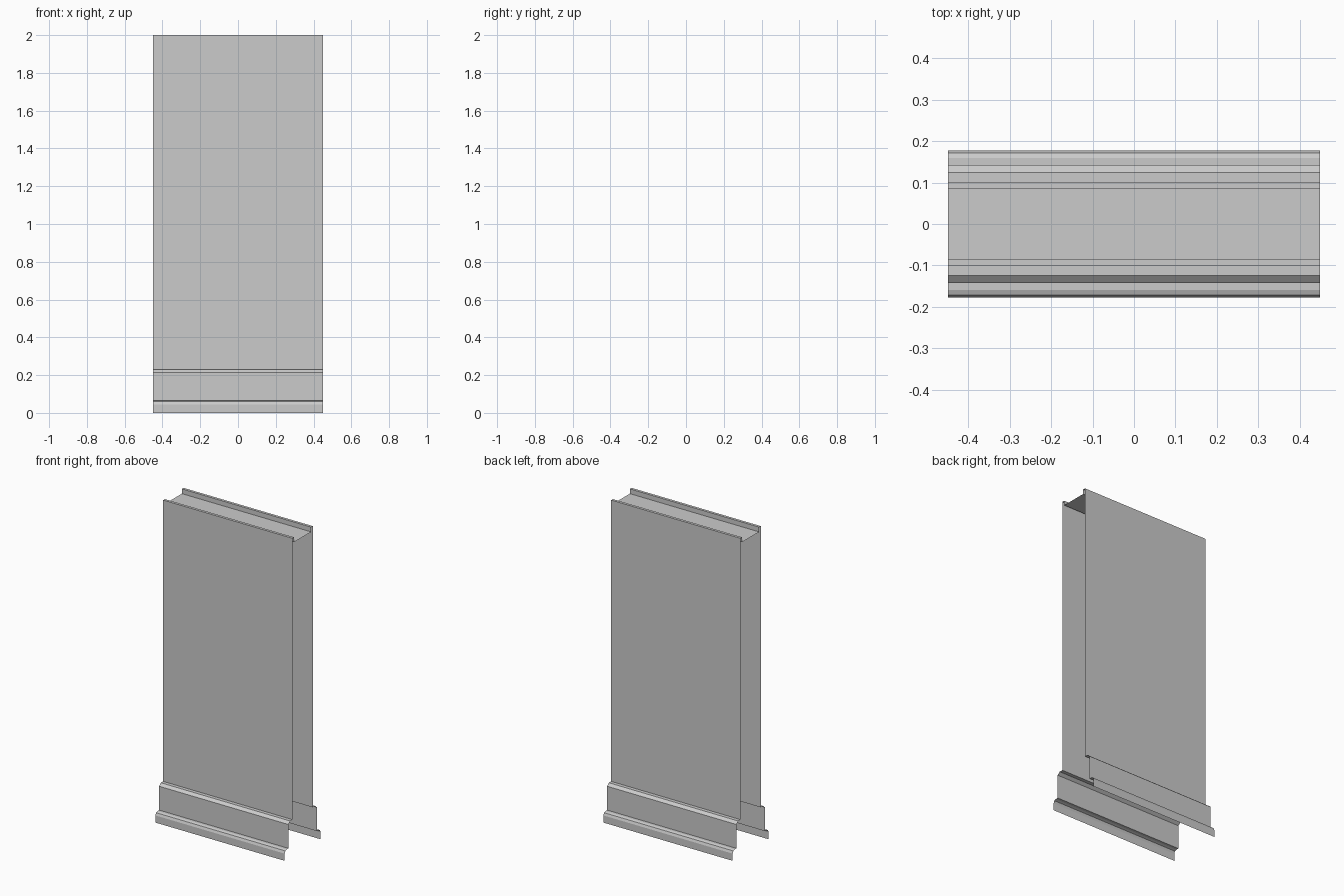
import bpy
import bmesh

if "Cube" in bpy.data.objects:
    bpy.data.objects.remove(bpy.data.objects["Cube"])

HALF = 0.45  # half of wall length along x

# One side of the open cross-section (y, z), from the top channel to the floor
side = [
    (0.084, 1.97), (0.084, 2.0), (0.101, 2.0),      # lip
    (0.101, 0.23), (0.124, 0.23), (0.142, 0.215),   # wall and skirting top
    (0.142, 0.065), (0.159, 0.065),                 # skirting face and base ledge
    (0.172, 0.06), (0.178, 0.045), (0.178, 0.0),    # base moulding
]


def sweep(name, profile):
    """Extrude an open (y, z) profile along x, without end caps."""
    bm = bmesh.new()
    rows = [[bm.verts.new((x, y, z)) for y, z in profile] for x in (-HALF, HALF)]
    for i in range(len(profile) - 1):
        bm.faces.new((rows[0][i], rows[0][i + 1], rows[1][i + 1], rows[1][i]))
    mesh = bpy.data.meshes.new(name)
    bm.normal_update()
    bm.to_mesh(mesh)
    bm.free()
    obj = bpy.data.objects.new(name, mesh)
    bpy.context.collection.objects.link(obj)
    return obj


# Full shell: front side, recessed channel floor, back side
front = [(-y, z) for y, z in reversed(side)]
wall = sweep("wall_panel", front + side)

# Faces look outward (up, front, back)
mesh = wall.data
if mesh.polygons[len(side) - 1].normal.z < 0:
    mesh.flip_normals()
